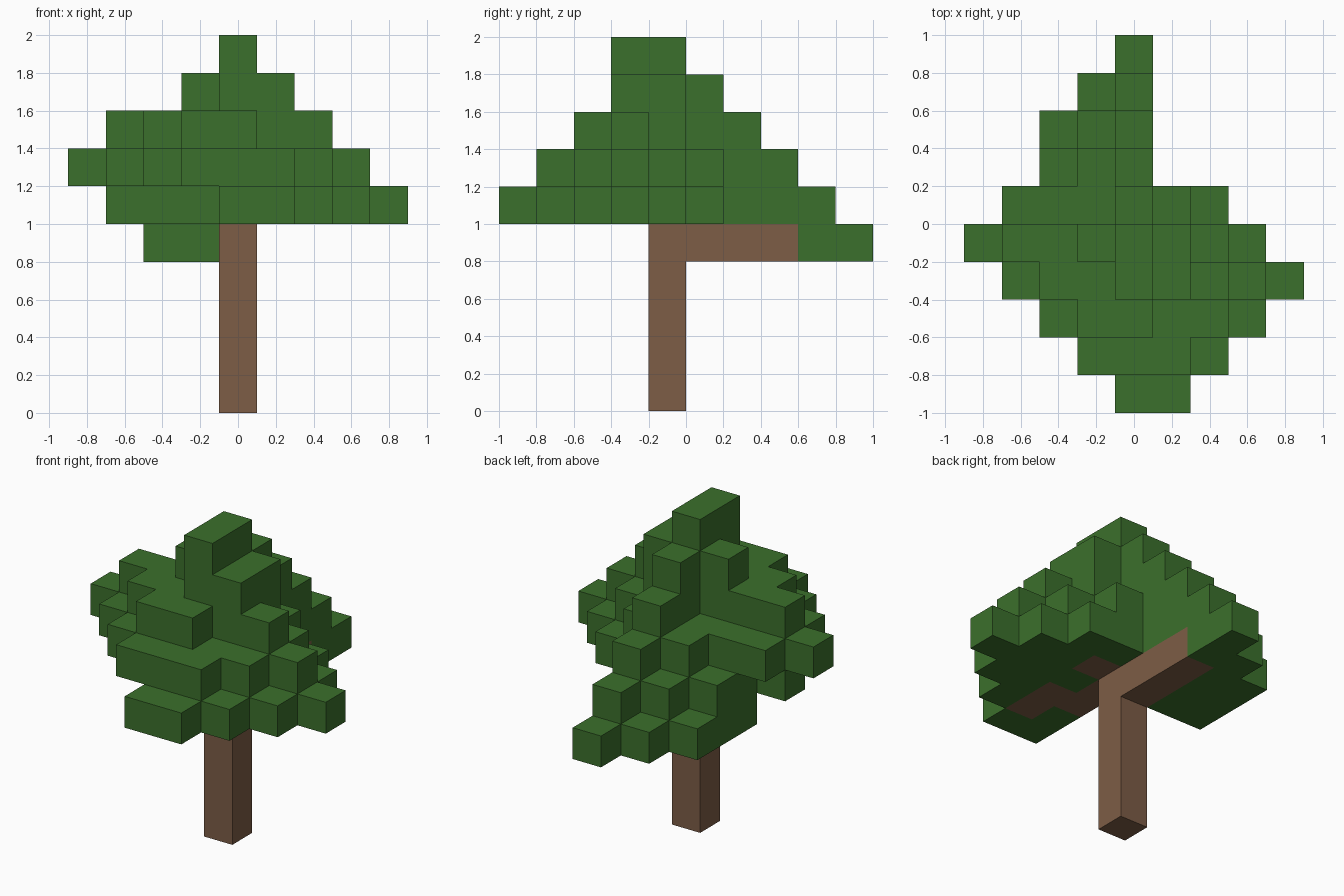
import bpy
import bmesh
from mathutils import Vector

default_cube = bpy.data.objects.get("Cube")
if default_cube:
    bpy.data.objects.remove(default_cube, do_unlink=True)

CELL = 0.2
ORIGIN = Vector((-CELL / 2, 0, 0))


def make_material(name, colour):
    mat = bpy.data.materials.new(name)
    mat.use_nodes = True
    mat.diffuse_color = (*colour, 1)
    shader = next(n for n in mat.node_tree.nodes if n.type == "BSDF_PRINCIPLED")
    shader.inputs["Base Color"].default_value = (*colour, 1)
    shader.inputs["Roughness"].default_value = 0.9
    return mat


def block(xs, ys, zs):
    """All grid cells in three inclusive ranges."""
    span = lambda r: range(r[0], r[1] + 1)
    return {(x, y, z) for x in span(xs) for y in span(ys) for z in span(zs)}


def build_blocks(name, cells, solid, mat):
    """Skin the cells, leaving out walls that touch another solid cell."""
    bm = bmesh.new()
    for cell in sorted(cells):
        centre = Vector(cell) + Vector((0.5, 0.5, 0.5))
        for axis in range(3):
            for sign in (-1, 1):
                normal = Vector((0, 0, 0))
                normal[axis] = sign
                neighbour = tuple(int(c + n) for c, n in zip(cell, normal))
                if neighbour in solid:
                    continue
                u = Vector((0, 0, 0))
                u[(axis + 1) % 3] = 0.5
                v = normal.cross(u)
                middle = centre + normal / 2
                corners = (middle - u - v, middle + u - v,
                           middle + u + v, middle - u + v)
                bm.faces.new([bm.verts.new(c * CELL + ORIGIN) for c in corners])
    bmesh.ops.remove_doubles(bm, verts=bm.verts[:], dist=0.001)
    # Merge flat neighbouring squares into clean large faces
    bmesh.ops.dissolve_limit(bm, angle_limit=0.01, verts=bm.verts[:], edges=bm.edges[:])
    mesh = bpy.data.meshes.new(name)
    bm.to_mesh(mesh)
    bm.free()
    mesh.materials.append(mat)
    obj = bpy.data.objects.new(name, mesh)
    bpy.context.collection.objects.link(obj)
    return obj


bark = make_material("bark brown", (0.205, 0.109, 0.061))
leaf = make_material("leaf green", (0.044, 0.162, 0.025))

# Trunk with a long back branch and small twigs inside the crown
trunk = block((0, 0), (-1, -1), (0, 5))
branch = block((0, 0), (0, 2), (4, 4))
twigs = (block((0, 1), (-3, -3), (5, 5)) | block((0, 0), (-2, -2), (5, 5))
         | block((1, 1), (-4, -4), (5, 5)) | block((1, 1), (-1, -1), (5, 5)))
wood = trunk | branch | twigs

# Crown layers: height, first row from the front, then the x range of each row
layers = [
    (4, 0, [(-2, 0), (-2, 0), (-2, 0), (-1, 0), (0, 0)]),
    (5, -5, [(0, 1), (0, 2), (0, 3), (0, 4), (-3, 3), (-2, 2), (-2, 0), (-1, 0), (0, 0)]),
    (6, -4, [(-1, 1), (-2, 2), (-3, 3), (-4, 2), (-3, 1), (-1, 0), (0, 0)]),
    (7, -3, [(-1, 0), (-2, 2), (-3, 1), (0, 0), (0, 0)]),
    (8, -2, [(0, 1), (-1, 1), (0, 0)]),
    (9, -2, [(0, 0), (0, 0)]),
]
crown = set()
for z, first_row, rows in layers:
    for y, xs in enumerate(rows, first_row):
        crown |= block(xs, (y, y), (z, z))
crown -= wood

solid = wood | crown
build_blocks("trunk_and_branches", wood, solid, bark)
build_blocks("leaf_crown", crown, solid, leaf)
